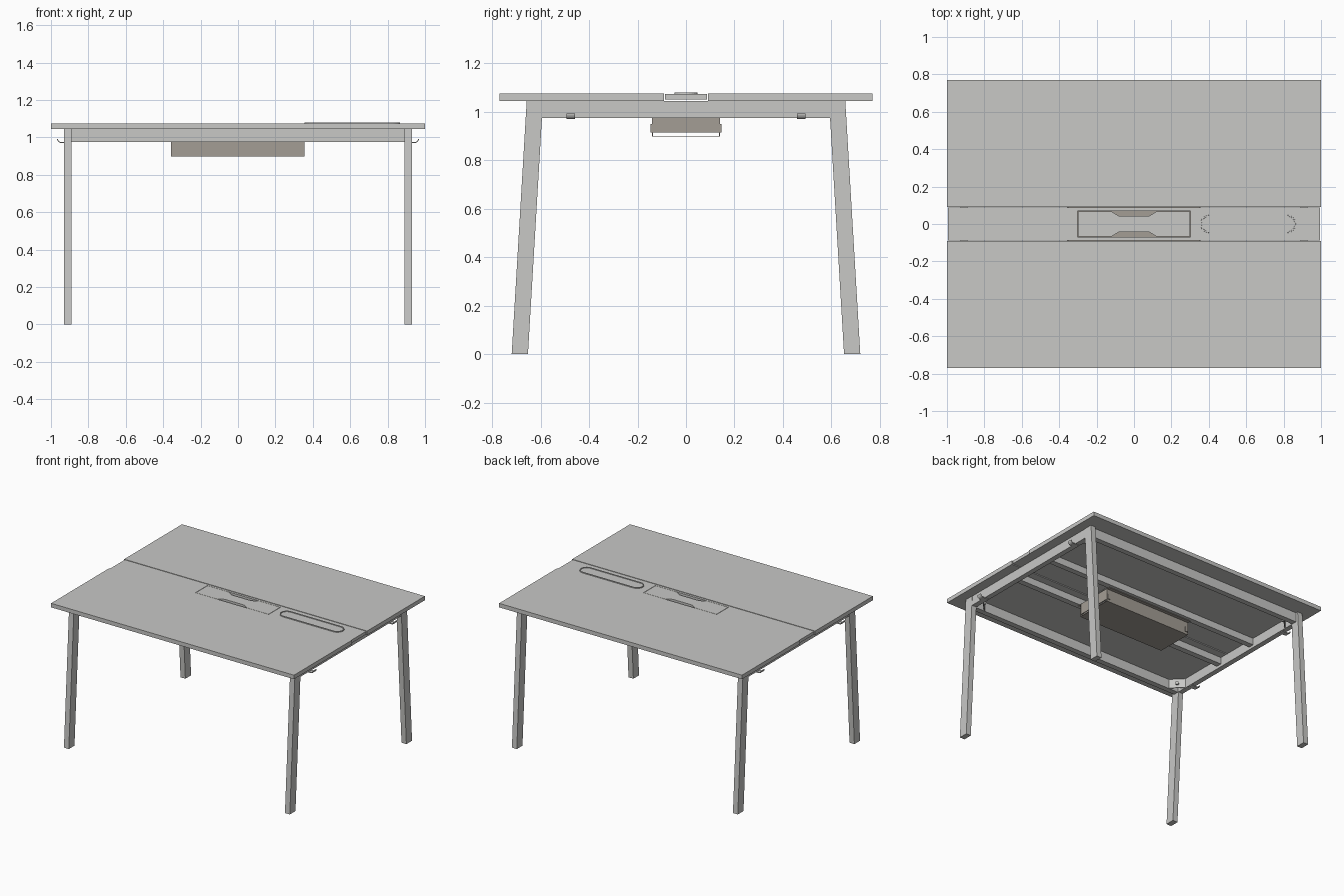
import bpy, bmesh, math
from mathutils import Vector

old = bpy.data.objects.get("Cube")
if old:
    bpy.data.objects.remove(old, do_unlink=True)


def material(name, rgb):
    m = bpy.data.materials.new(name)
    m.use_nodes = True
    m.diffuse_color = (*rgb, 1)
    m.node_tree.nodes["Principled BSDF"].inputs["Base Color"].default_value = (*rgb, 1)
    return m


GREY = material("light_grey", (0.58, 0.58, 0.565))
BROWN = material("warm_taupe", (0.37, 0.34, 0.30))


def finish(name, bm, mat):
    bmesh.ops.recalc_face_normals(bm, faces=bm.faces)
    me = bpy.data.meshes.new(name)
    bm.to_mesh(me)
    bm.free()
    me.materials.append(mat)
    ob = bpy.data.objects.new(name, me)
    bpy.context.collection.objects.link(ob)
    return ob


def loft(name, rings, mat, closed=False):
    """Skin equal-length rings; cap the ends, or join last to first."""
    bm = bmesh.new()
    vs = [[bm.verts.new(p) for p in r] for r in rings]
    n = len(vs[0])
    pairs = list(zip(vs, vs[1:])) + ([(vs[-1], vs[0])] if closed else [])
    for a, b in pairs:
        for i in range(n):
            j = (i + 1) % n
            bm.faces.new((a[i], a[j], b[j], b[i]))
    if not closed:
        bm.faces.new(vs[0])
        bm.faces.new(vs[-1])
    return finish(name, bm, mat)


def slab(name, outline, z0, z1, mat=GREY):
    return loft(name, [[(x, y, z) for x, y in outline] for z in (z0, z1)], mat)


def rect(x0, x1, y0, y1):
    return [(x0, y0), (x1, y0), (x1, y1), (x0, y1)]


def box(name, x, y, z, mat=GREY):
    return slab(name, rect(*x, *y), *z, mat)


def stadium(cx, half, r, z, steps=12):
    pts = []
    for side, start in ((1, -90), (-1, 90)):
        for i in range(steps + 1):
            a = math.radians(start + 180 * i / steps)
            pts.append((cx + side * half + r * math.cos(a), r * math.sin(a), z))
    return pts


TOP, UNDER, RAIL = 1.075, 1.045, 0.975

# Two worktops with a service strip between them
for name, s in (("front_worktop", -1), ("back_worktop", 1)):
    box(name, (-1, 1), sorted((s * 0.09, s * 0.77)), (UNDER, TOP))
strip_z = (1.05, 1.073)
for name, s in (("strip_right", -1), ("strip_left", 1)):
    box(name, sorted((s * 0.302, s * 0.994)), (-0.0875, 0.0875), strip_z)
    box(name + "_edge", (-0.302, 0.302), sorted((s * 0.07, s * 0.0875)), strip_z)

# Access flap with a tapered cable notch on both long edges
half = [(-0.299, -0.068), (-0.122, -0.068), (-0.08, -0.042),
        (0.08, -0.042), (0.122, -0.068), (0.299, -0.068)]
slab("access_flap", half + [(-x, -y) for x, y in half], *strip_z)

# Long rounded insert with a slightly raised rim
rim = [stadium(0.61, 0.208, r, z) for r, z in
       ((0.048, 1.07), (0.047, 1.079), (0.041, 1.079), (0.040, 1.07))]
loft("insert_rim", rim, GREY, closed=True)
loft("insert_plate", [stadium(0.61, 0.208, 0.041, z) for z in (1.071, 1.0745)], GREY)

# Under-frame: side, long and inner rails
for s in (-1, 1):
    side = "left" if s > 0 else "right"
    end = "back" if s > 0 else "front"
    box(side + "_rail", sorted((s * 0.89, s * 0.928)), (-0.6, 0.6), (RAIL, UNDER))
    box(end + "_rail", (-0.89, 0.89), sorted((s * 0.60, s * 0.64)), (RAIL, UNDER))
    box(end + "_inner_rail", (-0.89, 0.89), sorted((s * 0.148, s * 0.19)), (0.995, UNDER))

# Splayed legs, corner gussets with bolts, and bag hooks
for sx in (-1, 1):
    for sy in (-1, 1):
        tag = ("back" if sy > 0 else "front") + ("_left" if sx > 0 else "_right")
        rings = [[(sx * x, sy * y, z) for x, y in rect(0.89, 0.93, y0, y0 + 0.067)]
                 for z, y0 in ((0, 0.652), (UNDER, 0.59))]
        loft(tag + "_leg", rings, GREY)

        gusset = [(0.89, 0.52), (0.89, 0.528), (0.818, 0.60), (0.81, 0.60)]
        slab(tag + "_gusset", [(sx * x, sy * y) for x, y in gusset], RAIL + 0.003, UNDER)
        bpy.ops.mesh.primitive_cylinder_add(vertices=12, radius=0.013, depth=0.02)
        bolt = bpy.context.object
        bolt.name = tag + "_bolt"
        bolt.location = (sx * 0.848, sy * 0.558, 1.01)
        bolt.rotation_euler = Vector((sx, sy, 0)).to_track_quat("Z", "Y").to_euler()
        bolt.data.materials.append(GREY)

        arc = [(0.945 + 0.022 * math.sin(a), 0.992 - 0.022 * math.cos(a))
               for a in (math.radians(15 * i) for i in range(7))]
        inner = [(0.945 + 0.017 * math.sin(a), 0.992 - 0.017 * math.cos(a))
                 for a in (math.radians(15 * i) for i in range(7))]
        profile = [(0.895, 0.97)] + arc + inner[::-1] + [(0.895, 0.975)]
        loft(tag + "_hook", [[(sx * x, sy * y, z) for x, z in profile]
                             for y in (0.457, 0.493)], GREY)

# Cable tray: floor, side walls with hanging lips, raised end plates
box("tray_floor", (-0.357, 0.355), (-0.14, 0.14), (0.897, 0.901), BROWN)
for s in (-1, 1):
    end = "back" if s > 0 else "front"
    box("tray_%s_wall" % end, (-0.357, 0.355), sorted((s * 0.136, s * 0.14)),
        (0.897, 0.995), BROWN)
    box("tray_%s_lip" % end, (-0.357, 0.355), sorted((s * 0.136, s * 0.165)),
        (0.991, 0.995), BROWN)
    side = "left" if s > 0 else "right"
    box("tray_%s_end" % side, sorted((s * 0.349, s * 0.354)), (-0.136, 0.136),
        (0.914, 0.995), BROWN)
    for t in (-1, 1):
        box("tray_tab", sorted((s * 0.33, s * 0.352)), sorted((t * 0.14, t * 0.146)),
            (0.915, 0.95), BROWN)
